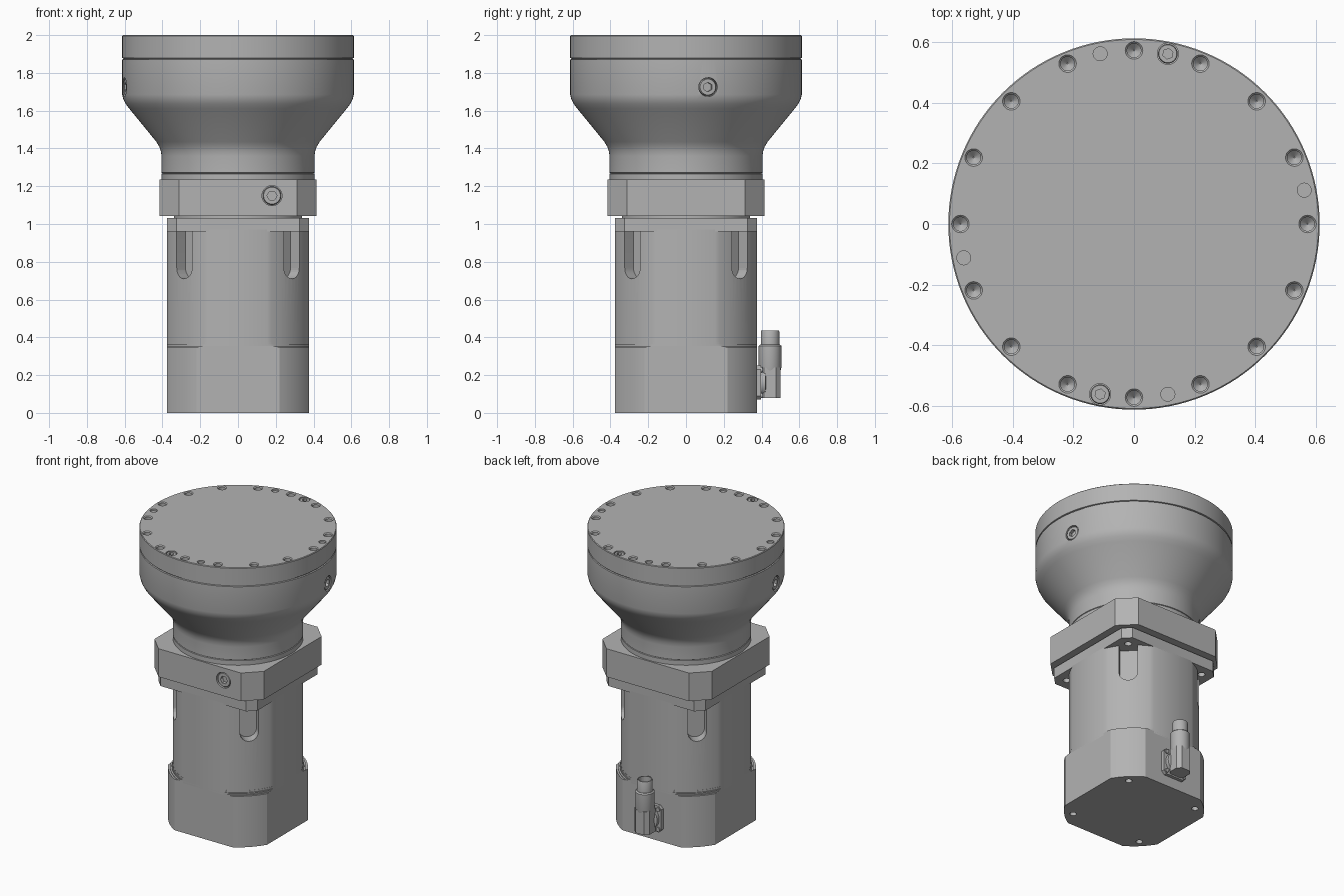
import bpy, bmesh, math
from mathutils import Matrix, Vector

cube = bpy.data.objects.get("Cube")
if cube:
    bpy.data.objects.remove(cube)

grey = bpy.data.materials.new("machined grey")
grey.use_nodes = True
grey.diffuse_color = (0.45, 0.45, 0.45, 1)
grey.node_tree.nodes["Principled BSDF"].inputs["Base Color"].default_value = (0.45, 0.45, 0.45, 1)


def lathe(bm, profile, sides, place=Matrix()):
    """Closed solid turned about the local z axis from (radius, height) points."""
    rings = [[bm.verts.new(place @ Vector((r * math.cos(math.tau * i / sides),
                                           r * math.sin(math.tau * i / sides), z)))
              for i in range(sides)] for r, z in profile]
    for low, high in zip(rings, rings[1:]):
        for i in range(sides):
            j = (i + 1) % sides
            bm.faces.new((low[i], low[j], high[j], high[i]))
    bm.faces.new(rings[0][::-1])
    bm.faces.new(rings[-1])


def prism(bm, outline, bottom, top, place=Matrix()):
    """Outline extruded along local z."""
    low = [bm.verts.new(place @ Vector((x, y, bottom))) for x, y in outline]
    high = [bm.verts.new(place @ Vector((x, y, top))) for x, y in outline]
    n = len(outline)
    for i in range(n):
        bm.faces.new((low[i], low[(i + 1) % n], high[(i + 1) % n], high[i]))
    bm.faces.new(low[::-1])
    bm.faces.new(high)


def finish(name, bm, smooth=True):
    bmesh.ops.recalc_face_normals(bm, faces=bm.faces)
    mesh = bpy.data.meshes.new(name)
    bm.to_mesh(mesh)
    bm.free()
    obj = bpy.data.objects.new(name, mesh)
    bpy.context.collection.objects.link(obj)
    mesh.materials.append(grey)
    if smooth:
        shade(obj)
    return obj


def shade(obj):
    bpy.ops.object.select_all(action='DESELECT')
    obj.select_set(True)
    bpy.context.view_layer.objects.active = obj
    bpy.ops.object.shade_smooth_by_angle(angle=math.radians(28))


def cut(target, bm):
    """Subtract the cutter solids, then drop the cutter."""
    cutter = finish("cutter", bm, False)
    cutter.hide_render = True
    bpy.context.view_layer.objects.active = target
    mod = target.modifiers.new("cut", 'BOOLEAN')
    mod.object = cutter
    mod.solver = 'EXACT'
    bpy.ops.object.modifier_apply(modifier=mod.name)
    bpy.data.objects.remove(cutter)
    shade(target)


def turned(name, profile, sides=128, place=Matrix()):
    bm = bmesh.new()
    lathe(bm, profile, sides, place)
    return finish(name, bm)


def block(name, outline, bottom, top, place=Matrix()):
    bm = bmesh.new()
    prism(bm, outline, bottom, top, place)
    return finish(name, bm)


def square(half, flat):
    """Square with straight chamfers; flat is half the length of each side."""
    return [(half, -flat), (half, flat), (flat, half), (-flat, half),
            (-half, flat), (-half, -flat), (-flat, -half), (flat, -half)]


def round_square(half, radius, steps=12):
    """Square whose corners are trimmed by a circle."""
    start = math.acos(half / radius)
    sweep = math.pi / 2 - 2 * start
    return [(radius * math.cos(a), radius * math.sin(a))
            for q in range(4) for k in range(steps + 1)
            for a in [q * math.pi / 2 + start + sweep * k / steps]]


def polar(radius, degrees, z, tilt=False):
    """Placement on a circle; tilt points local z outwards."""
    m = Matrix.Rotation(math.radians(degrees), 4, 'Z') @ Matrix.Translation((radius, 0, z))
    return m @ Matrix.Rotation(math.pi / 2, 4, 'Y') if tilt else m


corners = (45, 135, 225, 315)

# Motor housing: wide foot with a blended step, slimmer barrel above
foot = block("motor_foot", round_square(0.375, 0.435), 0, 0.35)
holes = bmesh.new()
for a in corners:
    lathe(holes, [(0.021, -0.05), (0.021, 0.06)], 24, polar(0.38, a, 0))
cut(foot, holes)

bm = bmesh.new()
levels = [(0.435, 0.35), (0.423, 0.354), (0.412, 0.362), (0.406, 0.375)]
for (r, z), (_, z2) in zip(levels[1:], levels[:-1]):
    prism(bm, round_square(0.375, r), z2, z)
finish("foot_step", bm)

barrel = block("motor_barrel", round_square(0.375, 0.405), 0.34, 0.97)
slots = bmesh.new()
slot_shape = [(0.058 * math.cos(t), 0.058 * math.sin(t))
              for t in [math.pi * k / 16 - math.pi / 2 for k in range(17)]]
slot_shape += [(-0.25, 0.058), (-0.25, -0.058)]
for a in corners:
    prism(slots, slot_shape, 0, 0.2, polar(0.335, a, 0.768, True))
cut(barrel, slots)

# Motor mounting plate with bolt holes in its corners
plate = block("mounting_plate", square(0.375, 0.325), 0.96, 1.033)
holes = bmesh.new()
for a in corners:
    lathe(holes, [(0.023, 0.9), (0.023, 1.01)], 24, polar(0.42, a, 0))
cut(plate, holes)
turned("centring_ring", [(0.34, 1.02), (0.34, 1.05)])

# Gearbox flange with a recessed side plug
flange = block("gearbox_flange", square(0.415, 0.313), 1.042, 1.235)
flange_plug = Matrix.Translation((0.18, -0.415, 1.15)) @ Matrix.Rotation(math.pi / 2, 4, 'X')


def plug_seat(bm, place, r):
    lathe(bm, [(r, -0.03), (r, 0.03)], 40, place)


def plug(name, place, r):
    """Screw plug with a hexagon socket, set just below the surface."""
    obj = turned(name, [(r * 0.92, -0.035), (r * 0.92, -0.01), (r * 0.84, -0.004)], 40, place)
    socket = bmesh.new()
    lathe(socket, [(r * 0.5, -0.028), (r * 0.5, 0.02)], 6, place)
    cut(obj, socket)


seat = bmesh.new()
plug_seat(seat, flange_plug, 0.053)
cut(flange, seat)
plug("flange_plug", flange_plug, 0.053)

# Neck collar and bell-shaped gearbox housing
turned("neck_collar", [(0.405, 1.23), (0.405, 1.266), (0.398, 1.268), (0.398, 1.28)])
bell = turned("bell_housing", [
    (0.398, 1.268), (0.405, 1.272), (0.405, 1.36), (0.408, 1.385), (0.417, 1.41), (0.432, 1.435),
    (0.575, 1.61), (0.595, 1.636), (0.607, 1.66), (0.613, 1.685), (0.613, 1.87), (0.606, 1.873)])
side_plugs = [polar(0.612, a, 1.725, True) for a in (11, 191)]
seats = bmesh.new()
for p in side_plugs:
    plug_seat(seats, p, 0.05)
cut(bell, seats)
for p in side_plugs:
    plug("side_plug", p, 0.05)

# Output disc: ring of countersunk bolt holes, dowel holes and two plugs
turned("disc_groove", [(0.606, 1.86), (0.606, 1.89)])
disc = turned("output_disc", [(0.606, 1.876), (0.613, 1.879), (0.613, 1.996), (0.609, 2.0)])
top_plugs = [polar(0.573, a, 2.0) for a in (78.75, 258.75)]
holes = bmesh.new()
for k in range(16):
    lathe(holes, [(0.002, -0.065), (0.023, -0.045), (0.023, -0.006), (0.03, 0.001), (0.03, 0.02)],
          28, polar(0.573, k * 22.5, 2.0))
for a in (11.25, 101.25, 191.25, 281.25):
    lathe(holes, [(0.023, -0.012), (0.023, 0.02)], 28, polar(0.573, a, 2.0))
for p in top_plugs:
    plug_seat(holes, p, 0.035)
cut(disc, holes)
for p in top_plugs:
    plug("top_plug", p, 0.035)

# Angled cable connector on the back
out = Matrix.Translation((0, 0.375, 0.16)) @ Matrix.Rotation(-math.pi / 2, 4, 'X')
block("connector_base", square(0.09, 0.07), -0.005, 0.022, out)
turned("connector_elbow", [(0.075, 0.02), (0.075, 0.045), (0.055, 0.05), (0.055, 0.08)], 32, out)
for x in (-0.068, 0.068):
    for z in (-0.068, 0.068):
        turned("base_screw", [(0.014, 0.015), (0.014, 0.03)], 16,
               out @ Matrix.Translation((x, z, 0)))
stand = Matrix.Translation((0, 0.445, 0))
block("connector_body", square(0.056, 0.032), 0.08, 0.24, stand)
turned("connector_sleeve", [(0.05, 0.2), (0.06, 0.24), (0.06, 0.355), (0.052, 0.362)], 40, stand)
tip = turned("connector_tip", [(0.049, 0.35), (0.049, 0.43), (0.046, 0.437)], 40, stand)
bore = bmesh.new()
lathe(bore, [(0.04, 0.39), (0.04, 0.46)], 32, stand)
cut(tip, bore)
